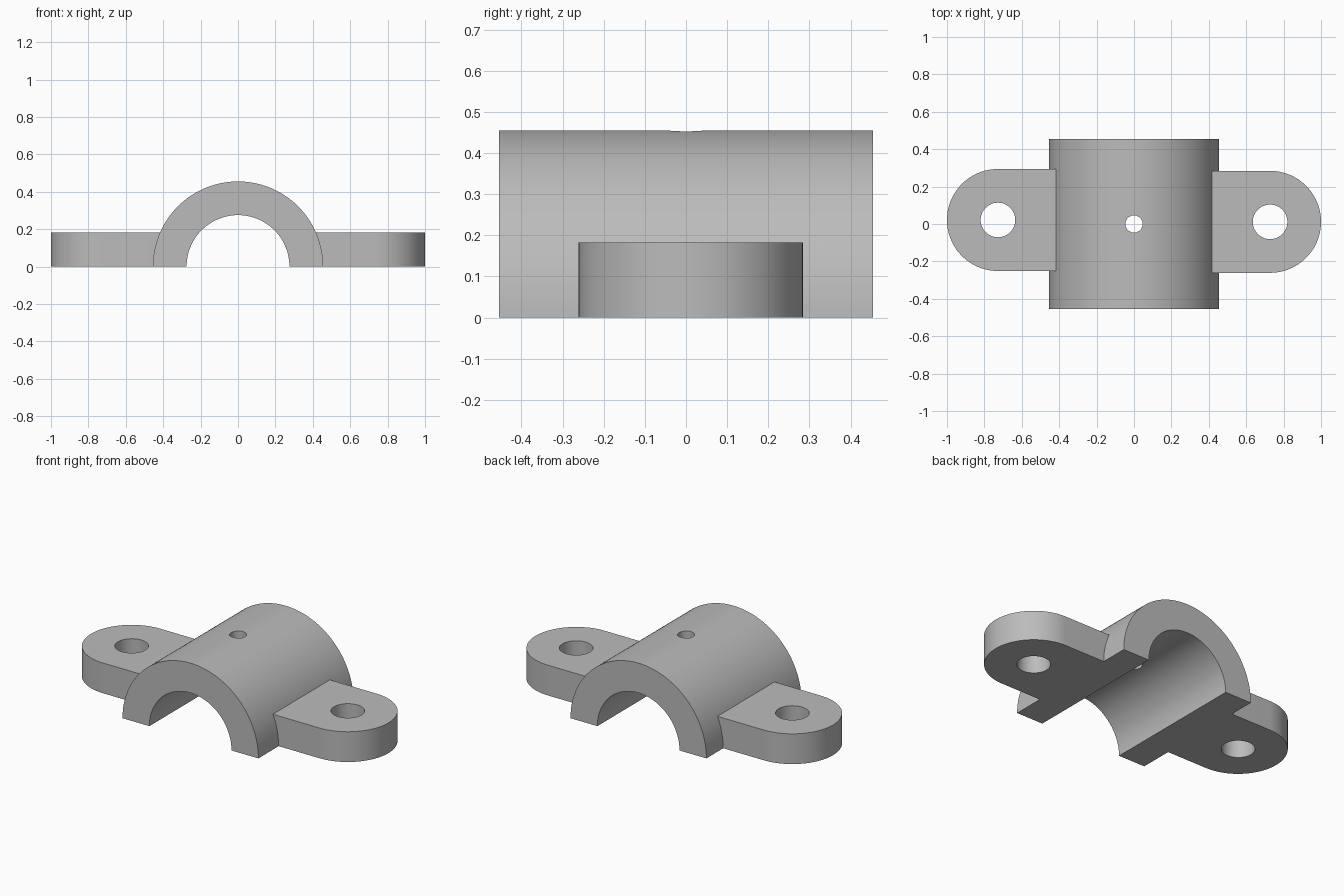
import bpy
import math
import bmesh

cube = bpy.data.objects.get("Cube")
if cube:
    bpy.data.objects.remove(cube, do_unlink=True)

OUTER, INNER = 0.455, 0.275       # saddle radii
HALF_LENGTH = 0.455
LUG_R, LUG_H = 0.2725, 0.183
LUG_X = 1 - LUG_R
BOLT_R, OIL_R = 0.0925, 0.046

grey = bpy.data.materials.new("plain grey")
grey.use_nodes = True
colour = (0.5, 0.5, 0.5, 1)
grey.diffuse_color = colour
grey.node_tree.nodes["Principled BSDF"].inputs["Base Color"].default_value = colour


def arc(cx, cy, r, start, end, steps):
    angles = [math.radians(start + (end - start) * i / steps) for i in range(steps + 1)]
    return [(cx + r * math.cos(a), cy + r * math.sin(a)) for a in angles]


def prism(name, outline, place, depth):
    """Extrude a closed 2D outline, placed in space by a function, along depth."""
    bm = bmesh.new()
    face = bm.faces.new([bm.verts.new(place(u, v)) for u, v in outline])
    grown = bmesh.ops.extrude_face_region(bm, geom=[face])
    moved = [g for g in grown["geom"] if isinstance(g, bmesh.types.BMVert)]
    bmesh.ops.translate(bm, verts=moved, vec=depth)
    bmesh.ops.recalc_face_normals(bm, faces=bm.faces)
    mesh = bpy.data.meshes.new(name)
    bm.to_mesh(mesh)
    bm.free()
    mesh.materials.append(grey)
    obj = bpy.data.objects.new(name, mesh)
    bpy.context.collection.objects.link(obj)
    return obj


def combine(target, tool, operation):
    """Apply a boolean and discard the tool."""
    bpy.context.view_layer.objects.active = target
    mod = target.modifiers.new("combine", "BOOLEAN")
    mod.operation, mod.object, mod.solver = operation, tool, "EXACT"
    bpy.ops.object.modifier_apply(modifier=mod.name)
    bpy.data.objects.remove(tool, do_unlink=True)


def drill(target, x, y, r):
    circle = arc(x, y, r, 0, 360, 48)[:-1]
    cutter = prism("drill", circle, lambda u, v: (u, v, -0.1), (0, 0, 1))
    combine(target, cutter, "DIFFERENCE")


# Half-pipe saddle
ring = arc(0, 0, OUTER, 0, 180, 64) + arc(0, 0, INNER, 180, 0, 64)
saddle = prism("bearing_cap", ring, lambda u, v: (u, -HALF_LENGTH, v),
               (0, 2 * HALF_LENGTH, 0))

# Rounded mounting lugs, rooted inside the saddle wall, each slightly off centre
for side, y in ((1, 0.0115), (-1, 0.0215)):
    outline = [(0.35, y - LUG_R)] + arc(LUG_X, y, LUG_R, -90, 90, 48) + [(0.35, y + LUG_R)]
    lug = prism("lug", outline, lambda u, v: (side * u, v, 0), (0, 0, LUG_H))
    drill(lug, side * LUG_X, y, BOLT_R)
    combine(saddle, lug, "UNION")

# Oil hole through the crown
drill(saddle, 0, 0, OIL_R)

# Smooth curved walls, crisp edges
bpy.ops.object.select_all(action="DESELECT")
saddle.select_set(True)
bpy.context.view_layer.objects.active = saddle
bpy.ops.object.shade_smooth_by_angle(angle=math.radians(25))
